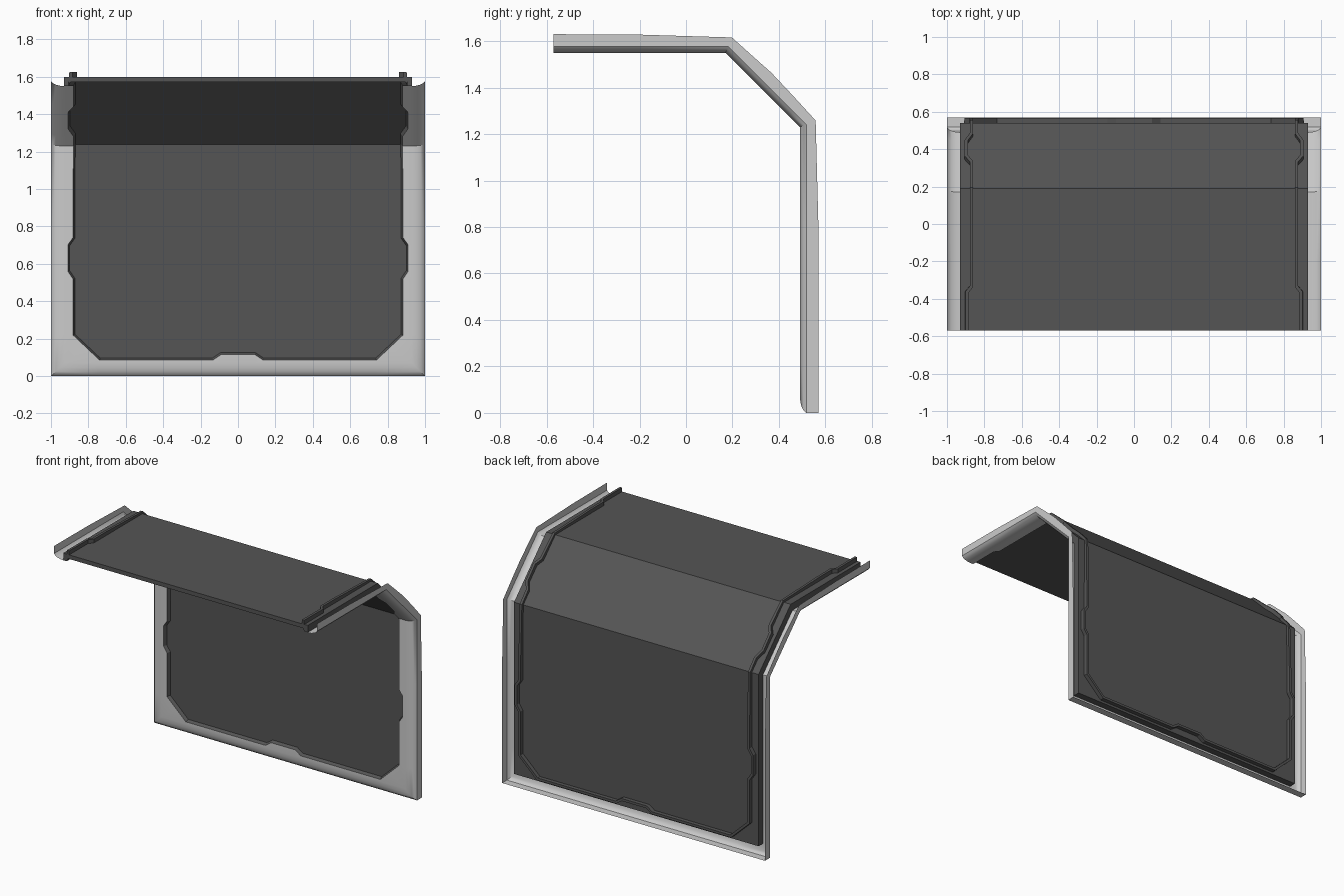
import bpy, bmesh
from mathutils import Vector

if "Cube" in bpy.data.objects:
    bpy.data.objects.remove(bpy.data.objects["Cube"])

# Bent wall profile (y, z) on the inner face: roof, slope, wall
PATH = [Vector(p) for p in ((-.57, 1.55), (.17, 1.55), (.49, 1.23), (.49, 0))]
CUM = [0]
for a, b in zip(PATH, PATH[1:]):
    CUM.append(CUM[-1] + (b - a).length)
S = CUM[-1]
NORM = [Vector((-(b - a).y, (b - a).x)).normalized() for a, b in zip(PATH, PATH[1:])]


def place(x, s, n):
    """Point at width x, distance s along the profile, depth n outward."""
    for k in (1, 2):
        if abs(s - CUM[k]) < 1e-4:
            m = NORM[k - 1] + NORM[k]
            m = m * (2 / m.length_squared)
            p = PATH[k] + m * n
            return (x, p.x, p.y)
    k = 0 if s < CUM[1] else 1 if s < CUM[2] else 2
    t = (s - CUM[k]) / (CUM[k + 1] - CUM[k])
    p = PATH[k].lerp(PATH[k + 1], t) + NORM[k] * n
    return (x, p.x, p.y)


LIP = [(0, .08), (.37, .078), (CUM[1], .066), (.94, .079), (1.1, .074),
       (CUM[2], .068), (1.62, .08), (S, .08)]


def lip(s):
    """Depth of the outer edge, slightly pinched at the bends."""
    for (a, u), (b, v) in zip(LIP, LIP[1:]):
        if s <= b + 1e-6:
            return u + (v - u) * (s - a) / (b - a)
    return .08


# Window opening contour, right half: (x, s, kind of outer edge)
side = [(.905, 0), (.905, .21), (.88, .24), (.88, .37), (.88, CUM[1]), (.88, .895),
        (.908, .938), (.908, 1.065), (.88, 1.12), (.88, CUM[2])]
side += [(x, S - z) for x, z in ((.883, .8), (.883, .74), (.91, .70), (.91, .56),
                                 (.883, .52), (.883, .22))]
bottom = [(x, S - z) for x, z in ((.74, .085), (.135, .085), (.09, .115), (0, .115))]
CONTOUR = ([(x, s, 'side') for x, s in side] + [(.8115, S - .1525, 'corner')]
           + [(x, s, 'bottom') for x, s in bottom])


def outer(i, a):
    """Outer rim point matching contour point i, inset by a."""
    x, s, kind = CONTOUR[i]
    return (x if kind == 'bottom' else 1 - a, s if kind == 'side' else S - a)


def inset(i, w):
    """Contour point i moved toward the glass by w (mitred)."""
    pts = [Vector(c[:2]) for c in CONTOUR]
    ns = []
    for j in (i - 1, i):
        if 0 <= j < len(pts) - 1:
            d = (pts[j + 1] - pts[j]).normalized()
            ns.append(Vector((-d.y, d.x)))
    m = (ns[0] + ns[-1])
    p = pts[i] + m * (2 / m.length_squared) * w
    if i == 0:
        p.y = 0
    if i == len(pts) - 1:
        p.x = 0
    return (p.x, p.y)


def strip(name, rings, closed=True, mirror=True, mat=None):
    """Skin a list of rings, each a list of (x, s, n)."""
    bm = bmesh.new()
    vs = [[bm.verts.new(place(*p)) for p in r] for r in rings]
    m = len(vs[0])
    for a, b in zip(vs, vs[1:]):
        for j in range(m if closed else m - 1):
            k = (j + 1) % m
            bm.faces.new((a[j], a[k], b[k], b[j]))
    if closed:
        bm.faces.new(vs[0])
        if not mirror:
            bm.faces.new(vs[-1])
    bmesh.ops.recalc_face_normals(bm, faces=bm.faces)
    me = bpy.data.meshes.new(name)
    bm.to_mesh(me)
    bm.free()
    ob = bpy.data.objects.new(name, me)
    bpy.context.collection.objects.link(ob)
    if mat:
        me.materials.append(mat)
    if mirror:
        ob.modifiers.new("mirror", 'MIRROR').use_clip = True
    return ob


dark = bpy.data.materials.new("dark_panel")
dark.diffuse_color = (.09, .09, .09, 1)
dark.use_nodes = True
dark.node_tree.nodes["Principled BSDF"].inputs["Base Color"].default_value = dark.diffuse_color
N = range(len(CONTOUR))

# Light frame: thin shell with flat inner face, rounded outer edge and lip
rows = [(.07, 0), (.045, .0025), (.025, .008), (.01, .016), (0, .028)]
frame = strip("outer_frame", [
    [(*CONTOUR[i][:2], 0)] + [(*outer(i, a), n) for a, n in rows]
    + [(*outer(i, 0), lip(CONTOUR[i][1]) if CONTOUR[i][2] == 'side' else .08)]
    for i in N], closed=False)
bpy.context.view_layer.objects.active = frame
frame.select_set(True)
bpy.ops.object.shade_smooth_by_angle(angle=.6)

# Dark border sitting behind the frame
strip("panel_border", [
    [(*CONTOUR[i][:2], .002), (*outer(i, .07), .002),
     (*outer(i, .07), .05), (*CONTOUR[i][:2], .05)] for i in N], mat=dark)

# Bevelled trim following the notched opening, raised on the back
strip("opening_trim", [
    [(*inset(i, 0), 0), (*inset(i, .01), .02), (*inset(i, .02), .05),
     (*inset(i, .02), lip(CONTOUR[i][1]) - .003),
     (*inset(i, .003), lip(CONTOUR[i][1]) - .003)] for i in N], mat=dark)

# Main folded sheet filling the opening
strip("main_panel", [
    [(-.925, s, .021), (.925, s, .021), (.925, s, .049), (-.925, s, .049)]
    for s in (0, CUM[1], CUM[2], S - .075)], mirror=False, mat=dark)
